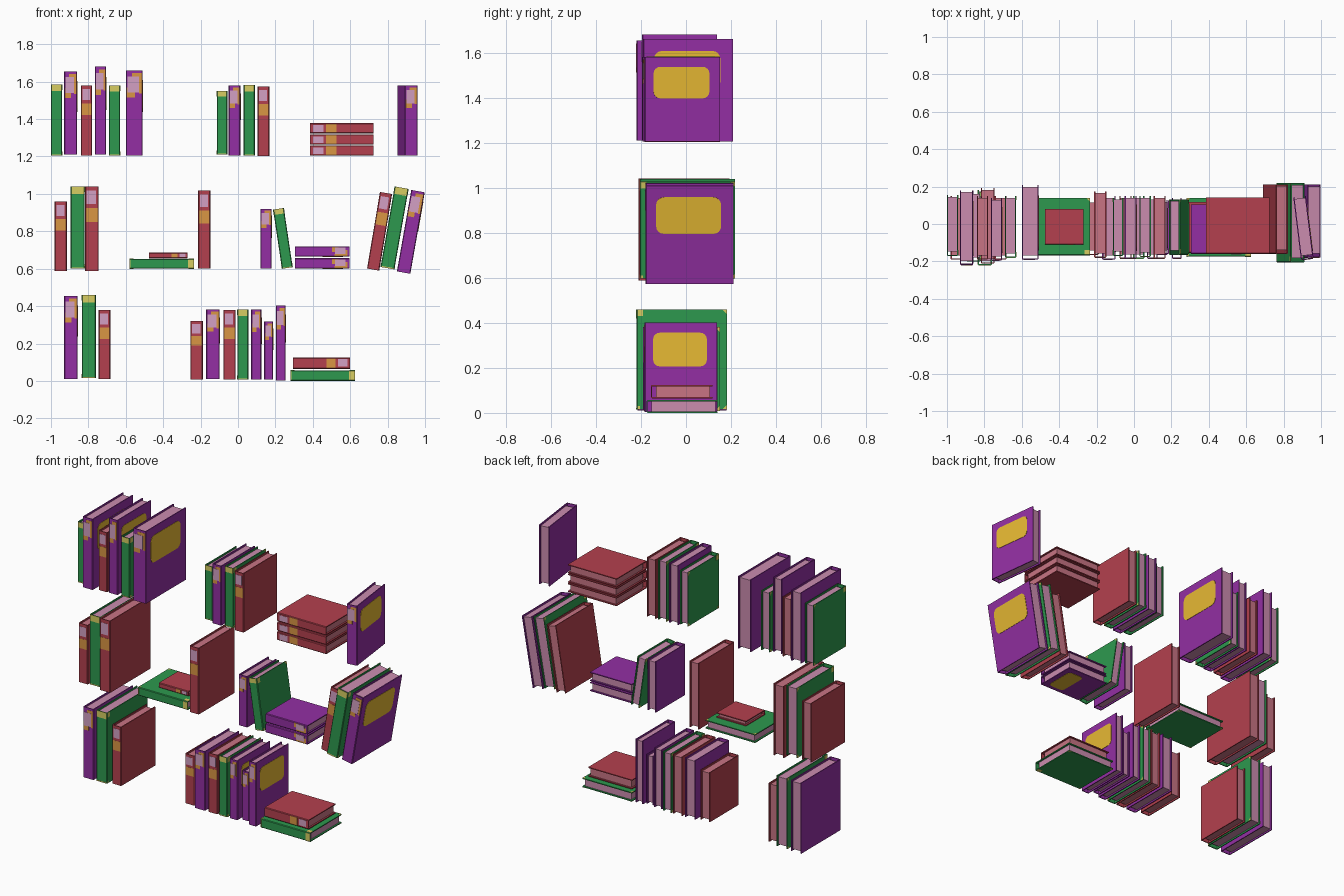
import bpy, bmesh, math
from mathutils import Matrix


def lin(c):
    c /= 255
    return c / 12.92 if c <= 0.04045 else ((c + 0.055) / 1.055) ** 2.4


COLOURS = {
    "red_cover": (180, 64, 78), "green_cover": (45, 153, 78), "purple_cover": (147, 47, 163),
    "pages": (203, 140, 175), "red_book_pages": (200, 116, 132), "gold_label": (233, 187, 52),
    "orange_band": (218, 150, 68), "pink_label": (212, 160, 195), "pale_yellow_cap": (215, 206, 98),
}
MATS, IDX = [], {}
for i, (n, c) in enumerate(COLOURS.items()):
    m = bpy.data.materials.new(n)
    m.diffuse_color = (*[lin(v) for v in c], 1)
    MATS.append(m)
    IDX[n] = i


def prism(bm, pts, lo, hi, axis, mat):
    """Extrude a 2D outline along axis: 'z' (pts = x,y) or 'x' (pts = y,z)."""
    def at(p, t):
        return (p[0], p[1], t) if axis == "z" else (t, p[0], p[1])
    a = [bm.verts.new(at(p, lo)) for p in pts]
    b = [bm.verts.new(at(p, hi)) for p in pts]
    n = len(pts)
    faces = [bm.faces.new(a[::-1]), bm.faces.new(b)]
    faces += [bm.faces.new((a[i], a[(i + 1) % n], b[(i + 1) % n], b[i])) for i in range(n)]
    for f in faces:
        f.material_index = IDX[mat]


def box(bm, x0, x1, y0, y1, z0, z1, mat):
    prism(bm, [(x0, y0), (x1, y0), (x1, y1), (x0, y1)], z0, z1, "z", mat)


def rounded(y0, y1, z0, z1, r):
    pts = []
    for cy, cz, a0 in ((y1 - r, z0 + r, -90), (y1 - r, z1 - r, 0), (y0 + r, z1 - r, 90), (y0 + r, z0 + r, 180)):
        for k in range(5):
            a = math.radians(a0 + 22.5 * k)
            pts.append((cy + r * math.cos(a), cz + r * math.sin(a)))
    return pts


def book(kind, w, h, y0, y1, cx, cz, ry=0, rz=0):
    """Upright book, spine at y0, centred on (cx, cz), then turned."""
    d = y1 - y0
    X, Y, Z = w / 2, d / 2, h / 2
    bm = bmesh.new()
    t, s, c = 0.006, 0.005, 0.004
    # cover: thin boards joined by a spine, with a hollow behind the spine
    prism(bm, [(-X, Y), (-X, -Y + c), (-X + c, -Y), (X - c, -Y), (X, -Y + c), (X, Y),
               (X - t, Y), (X - t, -Y + s), (-X + t, -Y + s), (-X + t, Y)], -Z, Z, "z", kind + "_cover")
    # page block
    box(bm, -X + t, X - t, -Y + 0.022, Y - 0.01, -Z + 0.01, Z - 0.01,
        "red_book_pages" if kind == "red" else "pages")

    def spine(u0, u1, top, bottom, mat, lift=0.001):
        e = w - 2 * c
        box(bm, (u0 - 0.5) * e, (u1 - 0.5) * e, -Y - lift, -Y + 0.001, Z - bottom * h, Z - top * h, mat)

    if kind == "red":
        spine(0.08, 0.85, 0.05, 0.21, "pink_label")
        spine(0, 1, 0.255, 0.42, "orange_band")
    elif kind == "purple":
        # worn label: orange patches behind a pink panel
        spine(0.35, 1, 0.03, 0.16, "orange_band")
        spine(0.8, 1, 0.16, 0.27, "orange_band")
        spine(0, 0.55, 0.2, 0.32, "orange_band")
        spine(0.05, 0.8, 0.07, 0.26, "pink_label", 0.002)
        # gold panel on the front board
        prism(bm, rounded(-Y + 0.12 * d, -Y + 0.86 * d, 0.01 * h, 0.385 * h, 0.09 * d),
              X - 0.001, X + 0.002, "x", "gold_label")
    else:
        spine(0, 1, 0, 0.09, "pale_yellow_cap")
        spine(0, 1, 0.985, 1, "pale_yellow_cap")
        # corner guards on both boards
        for sx in (-1, 1):
            for sz in (-1, 1):
                k = 0.03 if sz > 0 else 0.015
                prism(bm, [(-Y + c, sz * Z), (-Y + k, sz * Z), (-Y + k, sz * (Z - k)), (-Y + c, sz * (Z - k))],
                      sx * X - 0.001, sx * X + 0.001, "x", "pale_yellow_cap")
                prism(bm, [(Y, sz * Z), (Y - 0.022, sz * Z), (Y, sz * (Z - 0.022))],
                      sx * X - 0.001, sx * X + 0.001, "x", "pale_yellow_cap")
    bmesh.ops.recalc_face_normals(bm, faces=bm.faces)
    me = bpy.data.meshes.new(kind + "_book")
    bm.to_mesh(me)
    bm.free()
    for m in MATS:
        me.materials.append(m)
    ob = bpy.data.objects.new(kind + "_book", me)
    bpy.context.collection.objects.link(ob)
    ob.matrix_world = (Matrix.Translation((cx, (y0 + y1) / 2, cz))
                       @ Matrix.Rotation(math.radians(rz), 4, "Z")
                       @ Matrix.Rotation(math.radians(ry), 4, "Y"))


def stand(kind, x0, x1, z0, z1, y0, y1):
    book(kind, x1 - x0, z1 - z0, y0, y1, (x0 + x1) / 2, (z0 + z1) / 2)


def lie(kind, x0, x1, z0, z1, y0, y1, turn=90):
    book(kind, z1 - z0, x1 - x0, y0, y1, (x0 + x1) / 2, (z0 + z1) / 2, ry=turn)


R, G, P = "red", "green", "purple"
# upper row
stand(G, -1.00, -0.94, 1.205, 1.585, -0.17, 0.155)
stand(P, -0.93, -0.86, 1.21, 1.655, -0.22, 0.18)
stand(R, -0.84, -0.78, 1.205, 1.58, -0.19, 0.15)
stand(P, -0.765, -0.705, 1.21, 1.68, -0.195, 0.138)
stand(G, -0.69, -0.63, 1.205, 1.58, -0.18, 0.15)
stand(P, -0.60, -0.51, 1.205, 1.66, -0.19, 0.209)
stand(G, -0.113, -0.057, 1.21, 1.55, -0.17, 0.14)
stand(P, -0.05, 0.013, 1.205, 1.58, -0.185, 0.15)
stand(G, 0.03, 0.09, 1.205, 1.582, -0.175, 0.15)
stand(R, 0.105, 0.168, 1.203, 1.575, -0.185, 0.15)
for z in (1.205, 1.264, 1.324):
    lie(R, 0.385, 0.725, z, z + 0.054, -0.16, 0.142, -90)
book(P, 0.068, 0.375, -0.19, 0.148, 0.906, 1.393, rz=7)
# middle row
stand(R, -0.98, -0.915, 0.588, 0.96, -0.19, 0.15)
stand(G, -0.895, -0.82, 0.60, 1.04, -0.20, 0.17)
stand(R, -0.818, -0.745, 0.588, 1.04, -0.21, 0.193)
lie(G, -0.58, -0.235, 0.60, 0.653, -0.168, 0.14)
lie(R, -0.475, -0.27, 0.655, 0.686, -0.11, 0.08)
stand(R, -0.213, -0.148, 0.60, 1.017, -0.18, 0.175)
stand(P, 0.12, 0.18, 0.60, 0.92, -0.165, 0.127)
book(G, 0.058, 0.32, -0.165, 0.132, 0.24, 0.762, ry=-8.5)
for z in (0.60, 0.664):
    lie(P, 0.305, 0.595, z, z + 0.056, -0.16, 0.105)
book(R, 0.066, 0.415, -0.16, 0.212, 0.757, 0.80, ry=9.5)
book(G, 0.075, 0.437, -0.205, 0.218, 0.837, 0.818, ry=10)
book(P, 0.073, 0.442, -0.18, 0.211, 0.924, 0.797, ry=10)
# lower row
stand(P, -0.93, -0.858, 0.01, 0.455, -0.215, 0.18)
stand(G, -0.835, -0.76, 0.015, 0.46, -0.22, 0.183)
stand(R, -0.745, -0.682, 0.01, 0.38, -0.19, 0.15)
stand(R, -0.255, -0.188, 0.008, 0.32, -0.165, 0.125)
stand(P, -0.17, -0.098, 0.01, 0.382, -0.19, 0.15)
stand(R, -0.078, -0.013, 0.008, 0.38, -0.185, 0.15)
stand(G, -0.004, 0.055, 0.008, 0.382, -0.185, 0.15)
stand(P, 0.07, 0.125, 0.008, 0.382, -0.185, 0.14)
stand(P, 0.14, 0.188, 0.008, 0.317, -0.16, 0.125)
stand(P, 0.203, 0.255, 0.003, 0.402, -0.185, 0.138)
lie(G, 0.28, 0.625, 0.0, 0.057, -0.175, 0.14)
lie(R, 0.295, 0.60, 0.065, 0.124, -0.155, 0.117)
